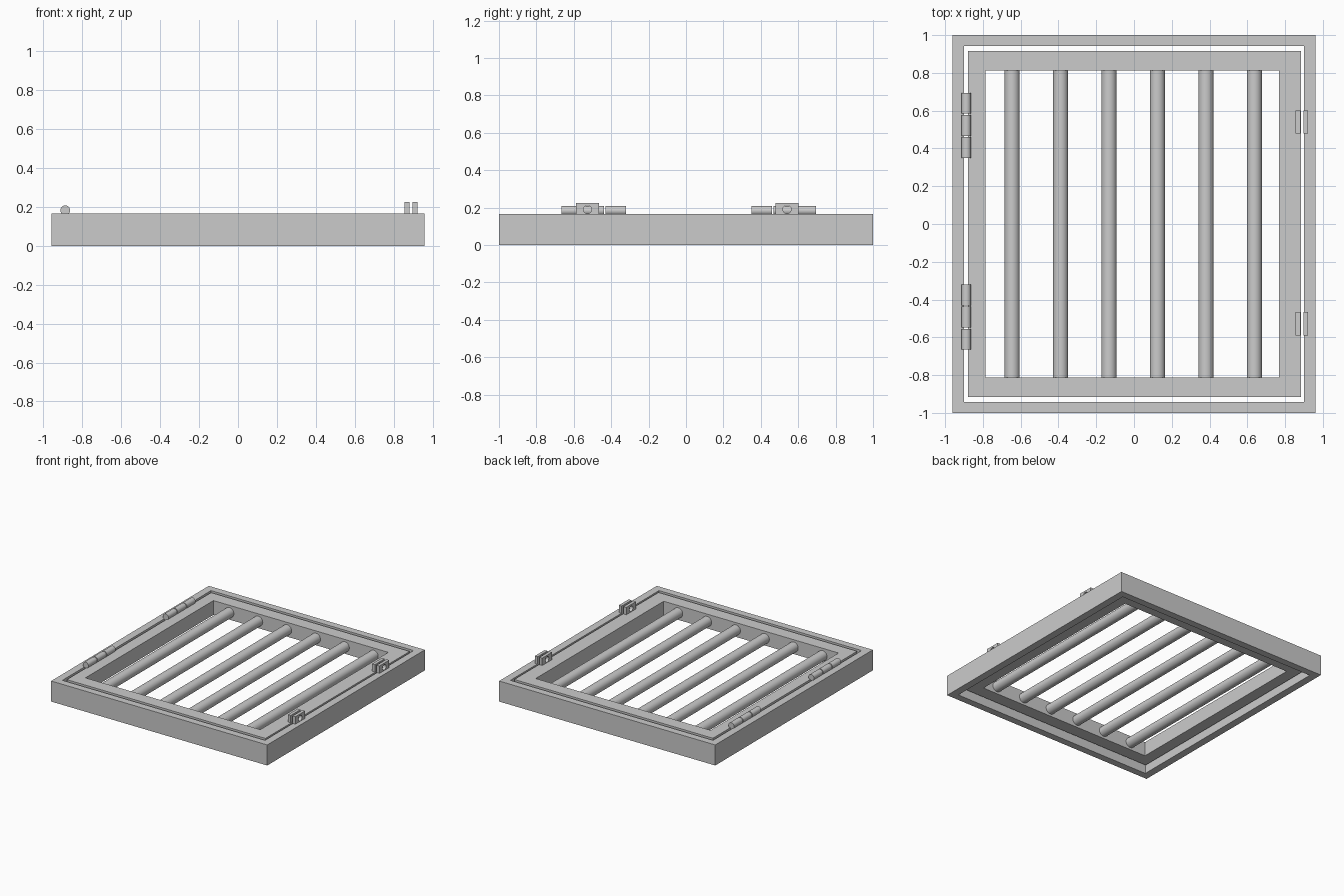
import bpy, bmesh, math
from mathutils import Vector

if "Cube" in bpy.data.objects:
    bpy.data.objects.remove(bpy.data.objects["Cube"])


def ring(name, outer, inner, lift):
    """Closed solid between two matching 3D loops, extruded by the vector lift."""
    bm = bmesh.new()
    n = len(outer)
    lift = Vector(lift)
    loops = [[bm.verts.new(Vector(p) + o) for p in loop]
             for loop, o in ((outer, lift * 0), (outer, lift), (inner, lift), (inner, lift * 0))]
    for k in range(4):
        a, b = loops[k], loops[(k + 1) % 4]
        for i in range(n):
            j = (i + 1) % n
            bm.faces.new((a[i], a[j], b[j], b[i]))
    bmesh.ops.recalc_face_normals(bm, faces=bm.faces)
    me = bpy.data.meshes.new(name)
    bm.to_mesh(me)
    bm.free()
    ob = bpy.data.objects.new(name, me)
    bpy.context.collection.objects.link(ob)
    return ob


def rect(x0, x1, y0, y1, z):
    return [(x0, y0, z), (x1, y0, z), (x1, y1, z), (x0, y1, z)]


def rod_y(name, x, y, z, r, length):
    """Smooth cylinder lying along y."""
    bpy.ops.mesh.primitive_cylinder_add(vertices=32, radius=r, depth=length,
                                        location=(x, y, z), rotation=(math.pi / 2, 0, 0))
    ob = bpy.context.object
    ob.name = name
    bpy.ops.object.shade_smooth_by_angle(angle=math.radians(40))
    return ob


TOP = 0.165        # top of both frames
DOOR_BOTTOM = 0.05  # the door is thinner than the outer frame

# Fixed outer frame
ring("outer_frame", rect(-0.96, 0.96, -1, 1, 0),
     rect(-0.90, 0.90, -0.943, 0.943, 0), (0, 0, TOP))

# Door frame, flush with the top
ring("door_frame", rect(-0.88, 0.885, -0.915, 0.915, DOOR_BOTTOM),
     rect(-0.787, 0.767, -0.812, 0.812, DOOR_BOTTOM), (0, 0, TOP - DOOR_BOTTOM))

# Bars
for i in range(6):
    rod_y(f"bar_{i + 1}", -0.645 + 0.2565 * i, 0, 0.107, 0.04, 1.63)

# Hinges, three knuckles each
for h, yc in enumerate((-0.493, 0.522)):
    for k in (-1, 0, 1):
        rod_y(f"hinge_{h + 1}_knuckle_{k + 2}", -0.888, yc + k * 0.117, 0.183, 0.025, 0.11)

# Pairs of padlock plates with a round hole
N = 32
for p, yc in enumerate((-0.527, 0.54)):
    for side, x in (("door", 0.856), ("frame", 0.897)):
        outer, hole = [], []
        for i in range(N):
            a = 2 * math.pi * i / N
            c, s = math.cos(a), math.sin(a)
            m = max(abs(c), abs(s))
            outer.append((x, yc + 0.062 * c / m, 0.193 + 0.031 * s / m))
            hole.append((x, yc + 0.022 * c, 0.19 + 0.022 * s))
        ring(f"lock_plate_{side}_{p + 1}", outer, hole, (0.025, 0, 0))
